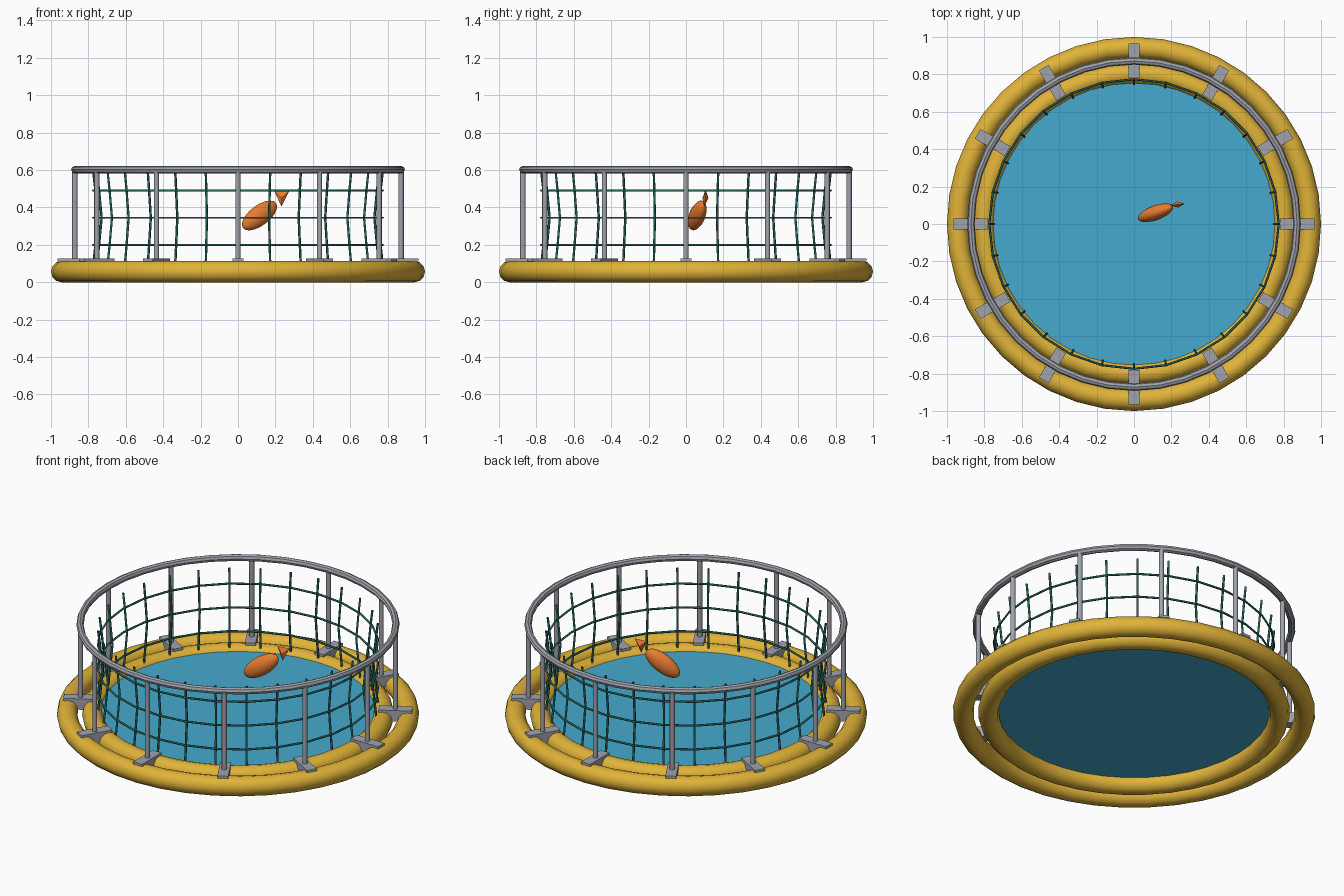
import bpy, bmesh
from math import sin, cos, pi, radians
from mathutils import Matrix

if "Cube" in bpy.data.objects:
    bpy.data.objects.remove(bpy.data.objects["Cube"])


def mat(name, rgb):
    m = bpy.data.materials.new(name)
    m.diffuse_color = (*rgb, 1)
    m.use_nodes = True
    m.node_tree.nodes["Principled BSDF"].inputs["Base Color"].default_value = m.diffuse_color
    return m


YELLOW = mat("float_yellow", (0.75, 0.45, 0.04))
STEEL = mat("steel", (0.35, 0.37, 0.41))
TEAL = mat("net_teal", (0.02, 0.13, 0.11))
BLUE = mat("water_blue", (0.06, 0.4, 0.62))
ORANGE = mat("fish_orange", (0.8, 0.2, 0.03))


def finish(o, m, smooth=None):
    o.data.materials.append(m)
    if smooth:
        bpy.context.view_layer.objects.active = o
        o.select_set(True)
        bpy.ops.object.shade_smooth_by_angle(angle=radians(smooth))
        o.select_set(False)


def mesh(name, verts, faces, m, smooth=None):
    me = bpy.data.meshes.new(name)
    me.from_pydata(verts, [], faces)
    bm = bmesh.new()
    bm.from_mesh(me)
    bmesh.ops.recalc_face_normals(bm, faces=bm.faces)
    bm.to_mesh(me)
    bm.free()
    o = bpy.data.objects.new(name, me)
    bpy.context.collection.objects.link(o)
    finish(o, m, smooth)
    return o


def ring(name, R, r, z, seg, sides, m, smooth=None):
    bpy.ops.mesh.primitive_torus_add(major_radius=R, minor_radius=r, location=(0, 0, z),
                                     major_segments=seg, minor_segments=sides)
    o = bpy.context.object
    o.name = name
    o.select_set(False)
    finish(o, m, smooth)


# floating collar tubes
ring("outer_float", 0.943, 0.057, 0.057, 40, 12, YELLOW, 50)
ring("inner_float", 0.803, 0.057, 0.057, 40, 12, YELLOW, 50)

# hand rail
ring("hand_rail", 0.872, 0.02, 0.602, 40, 8, STEEL, 30)

# water surface
bpy.ops.mesh.primitive_cylinder_add(vertices=48, radius=0.77, depth=0.015, location=(0, 0, 0.078))
bpy.context.object.name = "water"
bpy.context.object.select_set(False)
finish(bpy.context.object, BLUE)

# brackets and posts, twelve around the collar
profile = [(0.78, 0.126), (0.965, 0.126), (0.965, 0.111), (0.915, 0.108),
           (0.89, 0.06), (0.856, 0.06), (0.83, 0.108), (0.78, 0.111)]
n = len(profile)
for i in range(12):
    a = i * pi / 6
    rot = Matrix.Rotation(a, 4, 'Z')
    verts = [(r, s * 0.03, z) for s in (-1, 1) for r, z in profile]
    faces = [tuple(range(n)), tuple(range(n, 2 * n))]
    faces += [(k, (k + 1) % n, (k + 1) % n + n, k + n) for k in range(n)]
    mesh(f"bracket_{i}", verts, faces, STEEL).matrix_world = rot
    bpy.ops.mesh.primitive_cylinder_add(vertices=8, radius=0.0145, depth=0.485,
                                        location=(0.872 * cos(a), 0.872 * sin(a), 0.3575),
                                        rotation=(0, 0, a))
    o = bpy.context.object
    o.name = f"post_{i}"
    o.select_set(False)
    finish(o, STEEL, 50)

# net: level ropes
for i, z in enumerate((0.2, 0.345, 0.49)):
    ring(f"net_ring_{i}", 0.774, 0.006, z, 28, 6, TEAL, 70)

# net: upright ropes bowing inward at mid height
rope = [(0.773, 0.1), (0.762, 0.2), (0.748, 0.345), (0.762, 0.49), (0.773, 0.585)]
for i in range(28):
    a = i * 2 * pi / 28
    verts = [(r + 0.0065 * cos(k * pi / 3), 0.0065 * sin(k * pi / 3), z)
             for r, z in rope for k in range(6)]
    faces = [(j * 6 + k, j * 6 + (k + 1) % 6, j * 6 + 6 + (k + 1) % 6, j * 6 + 6 + k)
             for j in range(4) for k in range(6)]
    faces += [tuple(range(6)), tuple(range(24, 30))]
    mesh(f"net_upright_{i}", verts, faces, TEAL, 70).matrix_world = Matrix.Rotation(a, 4, 'Z')

# leaping fish
bpy.ops.mesh.primitive_uv_sphere_add(segments=16, ring_count=10, radius=1)
body = bpy.context.object
body.name = "fish_body"
body.data.transform(Matrix.Rotation(pi / 2, 4, 'Y'))
body.scale = (0.115, 0.04, 0.055)
body.rotation_euler = (0, radians(-35), radians(20))
body.location = (0.115, 0.06, 0.357)
body.select_set(False)
finish(body, ORANGE, 60)

mesh("fish_tail",
     [(0.232, 0.098, 0.405), (0.195, 0.1, 0.485), (0.272, 0.108, 0.485),
      (0.234, 0.088, 0.45), (0.23, 0.12, 0.45)],
     [(0, 1, 3), (0, 3, 2), (1, 2, 3), (0, 4, 1), (0, 2, 4), (1, 4, 2)], ORANGE)
